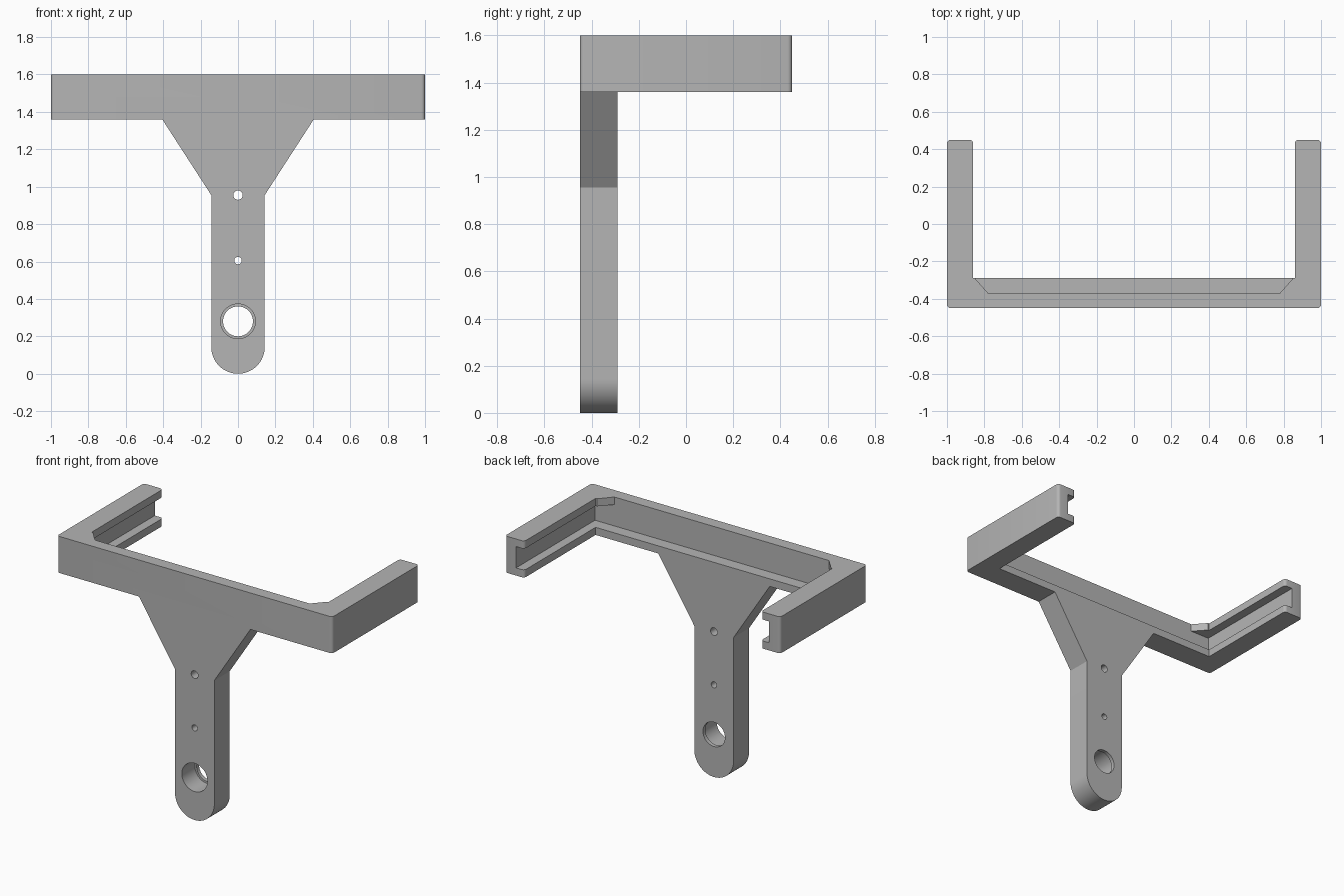
import bpy, bmesh
from math import cos, sin, pi, radians

cube = bpy.data.objects.get("Cube")
if cube:
    bpy.data.objects.remove(cube, do_unlink=True)

FRONT, BACK = -0.45, -0.29      # depth of stem and front bar
LOW, HIGH = 1.36, 1.60          # height of the cradle
WALL, LIP = 0.08, 0.05          # wall and channel lip thickness

grey = bpy.data.materials.new("mid grey")
grey.use_nodes = True
colour = (0.46, 0.46, 0.46, 1)
grey.diffuse_color = colour
grey.node_tree.nodes["Principled BSDF"].inputs["Base Color"].default_value = colour


def prism(name, outline, start, end, axis="Z", fillet=None):
    """Extrude an outline along Z, or an x-z outline along Y."""
    place = (lambda a, b, d: (a, b, d)) if axis == "Z" else (lambda a, b, d: (a, d, b))
    bm = bmesh.new()
    face = bm.faces.new([bm.verts.new(place(a, b, start)) for a, b in outline])
    new = bmesh.ops.extrude_face_region(bm, geom=[face])["geom"]
    shift = place(0, 0, end - start)
    bmesh.ops.translate(bm, vec=shift, verts=[g for g in new if isinstance(g, bmesh.types.BMVert)])
    if fillet:
        edges = [e for e in bm.edges if fillet(e)]
        bmesh.ops.bevel(bm, geom=edges, offset=0.02, segments=5, profile=0.5, affect="EDGES")
    bmesh.ops.recalc_face_normals(bm, faces=bm.faces)
    mesh = bpy.data.meshes.new(name)
    bm.to_mesh(mesh)
    bm.free()
    mesh.materials.append(grey)
    obj = bpy.data.objects.new(name, mesh)
    bpy.context.collection.objects.link(obj)
    return obj


def combine(target, tool, operation):
    mod = target.modifiers.new(operation.title(), "BOOLEAN")
    mod.operation, mod.object, mod.solver = operation, tool, "EXACT"
    bpy.context.view_layer.objects.active = target
    bpy.ops.object.modifier_apply(modifier=mod.name)
    bpy.data.objects.remove(tool, do_unlink=True)


def mirrored(half):
    return half + [(-x, y) for x, y in reversed(half)]


def circle(z, radius, steps=48):
    return [(radius * cos(2 * pi * i / steps), z + radius * sin(2 * pi * i / steps))
            for i in range(steps)]


def outer_corner(edge):
    a, b = (v.co for v in edge.verts)
    upright = abs(a.z - b.z) > 0.1
    return upright and (abs(a.x) > 0.99 or a.y > 0.44)


# U-shaped cradle with rounded outer corners
bracket = prism("phone_cradle_bracket",
                mirrored([(1, FRONT), (1, 0.45), (0.86, 0.45), (0.86, BACK)]),
                LOW, HIGH, fillet=outer_corner)
bracket.name = "cradle_bracket"

# channel running round the inside
groove = prism("groove_cutter",
               mirrored([(1 - WALL, FRONT + WALL), (1 - WALL, 0.6)]),
               LOW + LIP, HIGH - LIP)
combine(bracket, groove, "DIFFERENCE")

# top opening, leaving chamfered corner tabs
opening = prism("opening_cutter",
                mirrored([(0.78, FRONT + WALL), (0.86, -0.28), (0.86, -0.2)]),
                HIGH - LIP - 0.05, HIGH + 0.1)
combine(bracket, opening, "DIFFERENCE")

# flared stem with a round foot
R = 0.143
foot = [(R * sin(pi / 2 * i / 20), R - R * cos(pi / 2 * i / 20)) for i in range(1, 21)]
stem = prism("stem", [(0, 0)] + mirrored(foot + [(R, 0.955), (0.405, LOW), (0.405, LOW + 0.03)]),
             FRONT, BACK, "Y")

# pin holes and the stepped pivot hole
for z, radius, end in ((0.955, 0.025, 0), (0.605, 0.02, 0), (0.28, 0.08, 0), (0.28, 0.093, -0.315)):
    combine(stem, prism("hole_cutter", circle(z, radius), -0.6, end, "Y"), "DIFFERENCE")

combine(bracket, stem, "UNION")

bpy.ops.object.select_all(action="DESELECT")
bracket.select_set(True)
bpy.context.view_layer.objects.active = bracket
bpy.ops.object.shade_smooth_by_angle(angle=radians(30))
